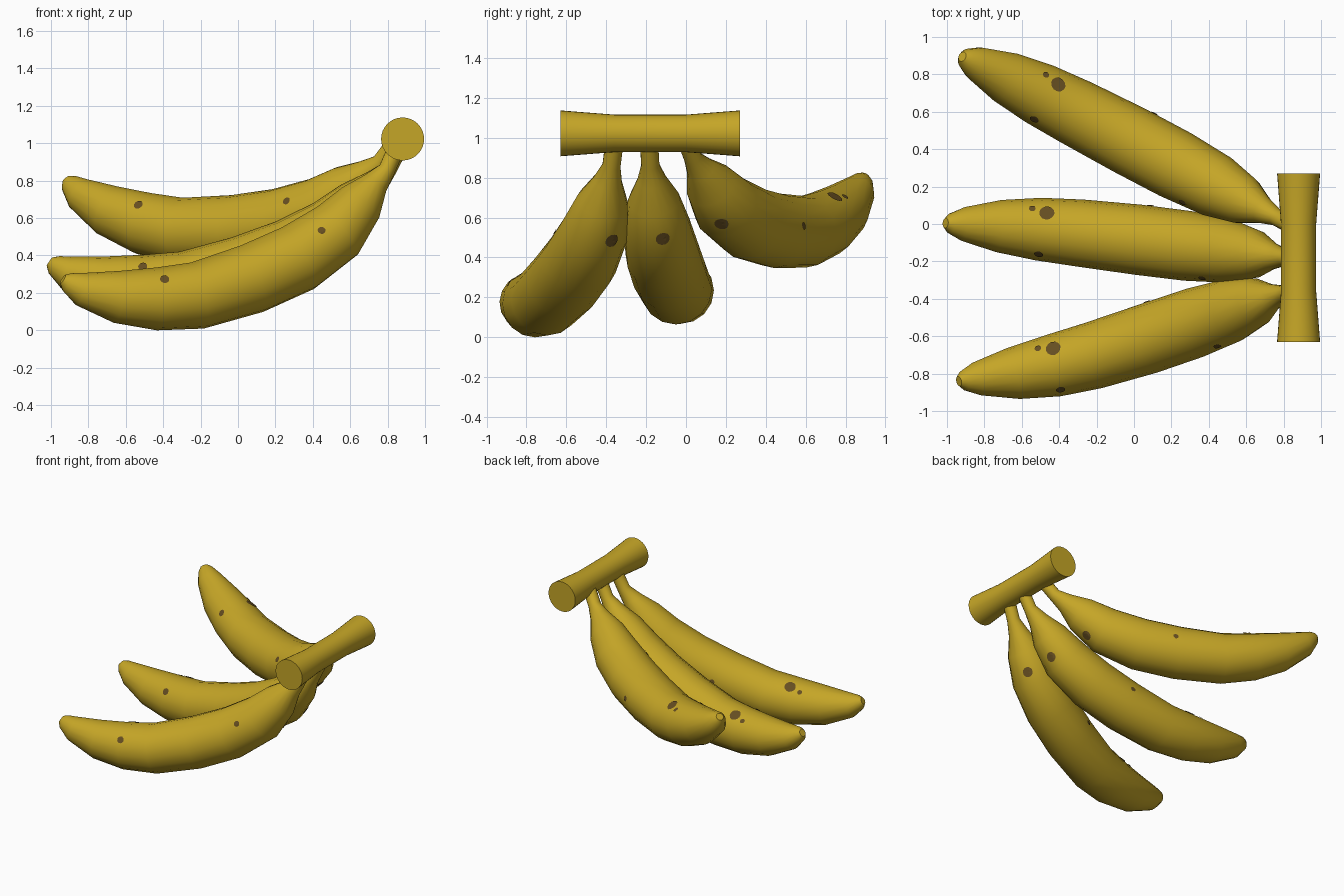
import bpy, bmesh, math
from mathutils import Vector
from mathutils.bvhtree import BVHTree

if "Cube" in bpy.data.objects:
    bpy.data.objects.remove(bpy.data.objects["Cube"])


def material(name, rgb):
    m = bpy.data.materials.new(name)
    m.diffuse_color = (*rgb, 1)
    m.use_nodes = True
    m.node_tree.nodes["Principled BSDF"].inputs["Base Color"].default_value = m.diffuse_color
    return m


YELLOW = material("ripe yellow", (0.56, 0.38, 0.02))
BROWN = material("spot brown", (0.13, 0.075, 0.015))
UP = Vector((0, 0, 1))

# Shared banana profile: distance from the stem, height below it, radius
PROFILE = [(0, 0, .046), (.05, -.11, .046), (.115, -.185, .073), (.2, -.29, .13),
           (.33, -.44, .17), (.55, -.585, .187), (.81, -.695, .188),
           (1.115, -.785, .18), (1.34, -.803, .168), (1.555, -.792, .14),
           (1.75, -.75, .09), (1.82, -.712, .054), (1.845, -.697, .027)]
# Shared spots: position along the profile, angle round it, radius
SPOTS = [(7.85, 58, .041), (8.25, 49, .018), (7.95, 142, .025),
         (4.4, 155, .021), (3.6, -73, .036), (5.8, 5, .019)]


def finish(bm, name, mat, angle=40):
    bmesh.ops.recalc_face_normals(bm, faces=bm.faces)
    me = bpy.data.meshes.new(name)
    bm.to_mesh(me)
    me.materials.append(mat)
    ob = bpy.data.objects.new(name, me)
    bpy.context.collection.objects.link(ob)
    bpy.ops.object.select_all(action='DESELECT')
    ob.select_set(True)
    bpy.context.view_layer.objects.active = ob
    bpy.ops.object.shade_smooth_by_angle(angle=math.radians(angle))
    bm.free()


def loft(bm, rings):
    loops = [[bm.verts.new(p) for p in ring] for ring in rings]
    n = len(loops[0])
    for a, b in zip(loops, loops[1:]):
        for i in range(n):
            j = (i + 1) % n
            bm.faces.new((a[i], a[j], b[j], b[i]))
    bm.faces.new(loops[0])
    bm.faces.new(loops[-1])


def banana(name, base, yaw, pitch, bow):
    yaw = math.radians(yaw)
    ahead = Vector((-math.cos(yaw), math.sin(yaw), 0))
    side = Vector((math.sin(yaw), math.cos(yaw), 0))
    c, s = math.cos(pitch), math.sin(pitch)
    path = [Vector(base) + ahead * (d * c - h * s) + UP * (d * s + h * c)
            + side * bow * math.sin(math.pi * (d / 1.85) ** 1.5) for d, h, r in PROFILE]
    last = len(path) - 1
    frames = [side.cross(path[min(i + 1, last)] - path[max(i - 1, 0)]).normalized()
              for i in range(last + 1)]

    def offset(n, deg):
        a = math.radians(deg)
        return side * math.cos(a) + n * math.sin(a)

    # Body
    bm = bmesh.new()
    loft(bm, [[p + offset(n, k * 360 / 16) * r for k in range(16)]
              for p, n, (_, _, r) in zip(path, frames, PROFILE)])
    bmesh.ops.recalc_face_normals(bm, faces=bm.faces)
    tree = BVHTree.FromBMesh(bm)
    finish(bm, name, YELLOW)

    # Thin spots that follow the skin
    bm = bmesh.new()
    for k, deg, rad in SPOTS:
        i, f = int(k), k % 1
        out = offset(frames[i].lerp(frames[i + 1], f), deg)
        r = PROFILE[i][2] * (1 - f) + PROFILE[i + 1][2] * f
        centre, normal, _, _ = tree.find_nearest(path[i].lerp(path[i + 1], f) + out * r)
        u = normal.orthogonal().normalized()
        v = normal.cross(u)

        def on_skin(dist, a):
            q = centre + (u * math.cos(a) + v * math.sin(a)) * dist
            loc, nor, _, _ = tree.find_nearest(q)
            return bm.verts.new(loc + nor * .005)

        mid = on_skin(0, 0)
        angles = [2 * math.pi * j / 12 for j in range(12)]
        inner = [on_skin(rad * .5, a) for a in angles]
        outer = [on_skin(rad, a) for a in angles]
        for j in range(12):
            m = (j + 1) % 12
            fan = bm.faces.new((mid, inner[j], inner[m]))
            band = bm.faces.new((inner[j], outer[j], outer[m], inner[m]))
            for face in (fan, band):
                face.normal_update()
                if face.normal.dot(normal) < 0:
                    face.normal_flip()
    me = bpy.data.meshes.new(name + "_spots")
    bm.to_mesh(me)
    bm.free()
    me.materials.append(BROWN)
    bpy.context.collection.objects.link(bpy.data.objects.new(name + "_spots", me))


# Three bananas fanning out from the stem
banana("front_banana", (.845, -.36, .97), -15.1, 0, -.055)
banana("middle_banana", (.86, -.185, .97), 5.8, .05, .02)
banana("back_banana", (.83, 0, .99), 27.1, .268, .012)

# Stem: a bar flared at both ends
bm = bmesh.new()
loft(bm, [[(.88 + r * math.cos(k * math.pi / 16), y, 1.022 + r * math.sin(k * math.pi / 16))
           for k in range(32)]
          for y, r in ((-.63, .115), (-.36, .094), (0, .094), (.27, .115))])
finish(bm, "stem", YELLOW)
